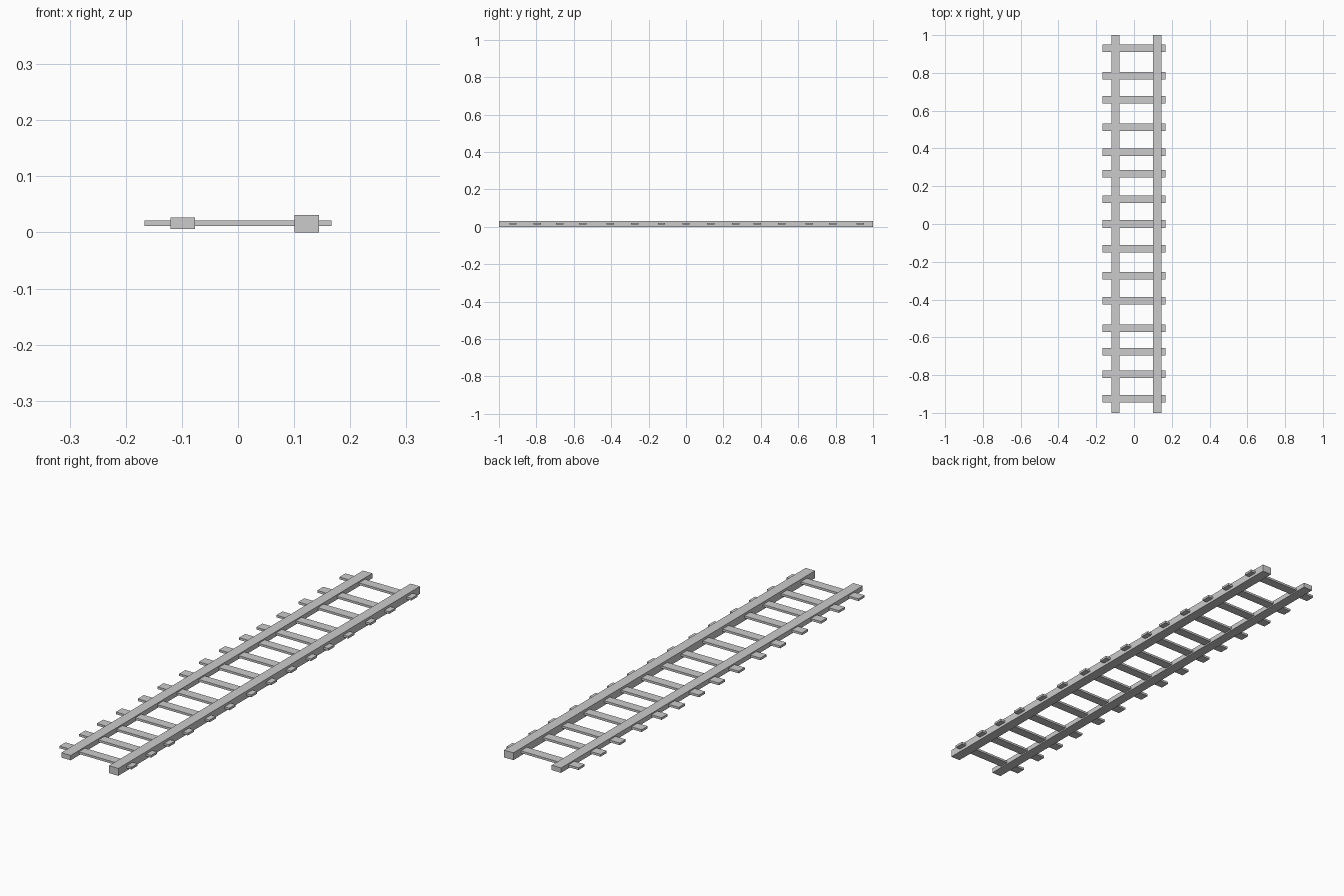
import bpy

if "Cube" in bpy.data.objects:
    bpy.data.objects.remove(bpy.data.objects["Cube"])


def box(name, lo, hi):
    """Axis-aligned box between two corners."""
    centre = [(a + b) / 2 for a, b in zip(lo, hi)]
    size = [b - a for a, b in zip(lo, hi)]
    bpy.ops.mesh.primitive_cube_add(size=1, location=centre)
    ob = bpy.context.object
    ob.name = name
    ob.scale = size
    bpy.ops.object.transform_apply(location=False, rotation=False, scale=True)
    return ob


# Long side rails: the right one is taller
box("left_rail", (-0.120, -1, 0.006), (-0.0765, 1, 0.0265))
box("right_rail", (0.101, -1, 0.0), (0.1445, 1, 0.031))

# Slightly unevenly spaced crosspieces running through both rails
rung_y = [-0.925, -0.795, -0.676, -0.551, -0.406, -0.275, -0.131, 0.0,
          0.132, 0.266, 0.380, 0.513, 0.658, 0.784, 0.931]
for i, y in enumerate(rung_y, 1):
    box(f"crosspiece_{i:02d}", (-0.167, y - 0.02, 0.0115), (0.167, y + 0.02, 0.0208))
